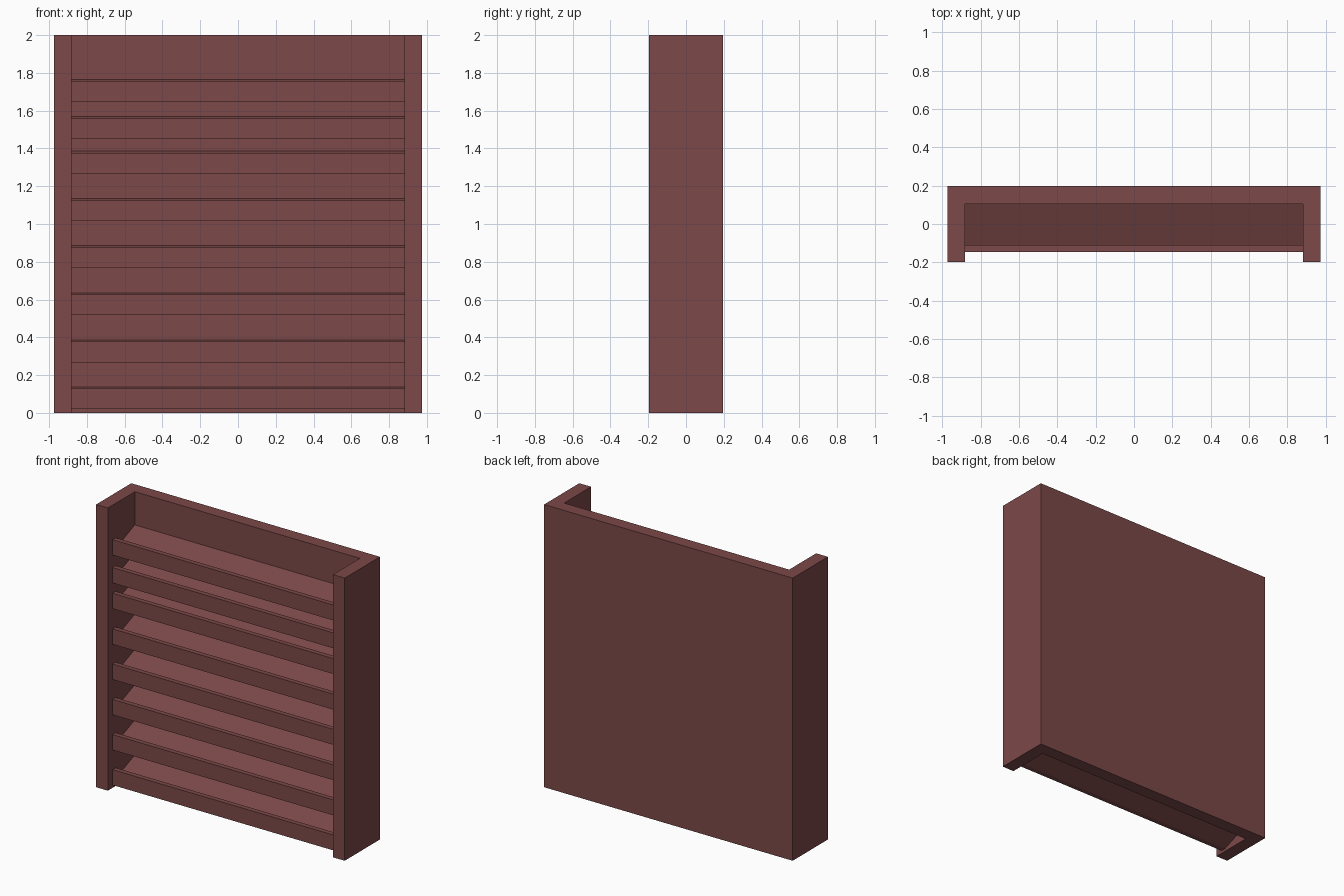
import bpy, bmesh

if "Cube" in bpy.data.objects:
    bpy.data.objects.remove(bpy.data.objects["Cube"])

mat = bpy.data.materials.new("reddish_wood")
mat.diffuse_color = (0.20, 0.065, 0.065, 1)
mat.use_nodes = True
mat.node_tree.nodes["Principled BSDF"].inputs["Base Color"].default_value = mat.diffuse_color


def extrude_x(name, profile, x0, x1):
    """Closed (y, z) profile extruded along x into a solid."""
    bm = bmesh.new()
    face = bm.faces.new([bm.verts.new((x0, y, z)) for y, z in profile])
    out = bmesh.ops.extrude_face_region(bm, geom=[face])
    moved = [g for g in out["geom"] if isinstance(g, bmesh.types.BMVert)]
    bmesh.ops.translate(bm, verts=moved, vec=(x1 - x0, 0, 0))
    bmesh.ops.recalc_face_normals(bm, faces=bm.faces)
    mesh = bpy.data.meshes.new(name)
    bm.to_mesh(mesh)
    bm.free()
    mesh.materials.append(mat)
    obj = bpy.data.objects.new(name, mesh)
    bpy.context.collection.objects.link(obj)
    return obj


def rect(y0, y1, z0, z1):
    return [(y0, z0), (y1, z0), (y1, z1), (y0, z1)]


OUTER, INNER = 0.973, 0.881

# Upright side panels and back board
extrude_x("left_side", rect(-0.197, 0.197, 0, 2), -OUTER, -INNER)
extrude_x("right_side", rect(-0.197, 0.197, 0, 2), INNER, OUTER)
extrude_x("back_board", rect(0.105, 0.197, 0, 2), -INNER, INNER)

# Display shelves: board sloping down to the front with an upright lip
bottoms = [0.02, 0.268, 0.517, 0.767, 1.016, 1.268, 1.450, 1.647]
for i, b in enumerate(bottoms):
    profile = [(-0.145, b), (-0.11, b), (0.105, b + 0.083),
               (0.105, b + 0.118), (-0.11, b + 0.033),
               (-0.11, b + 0.109), (-0.145, b + 0.109)]
    extrude_x(f"shelf_{i + 1}", profile, -INNER, INNER)
